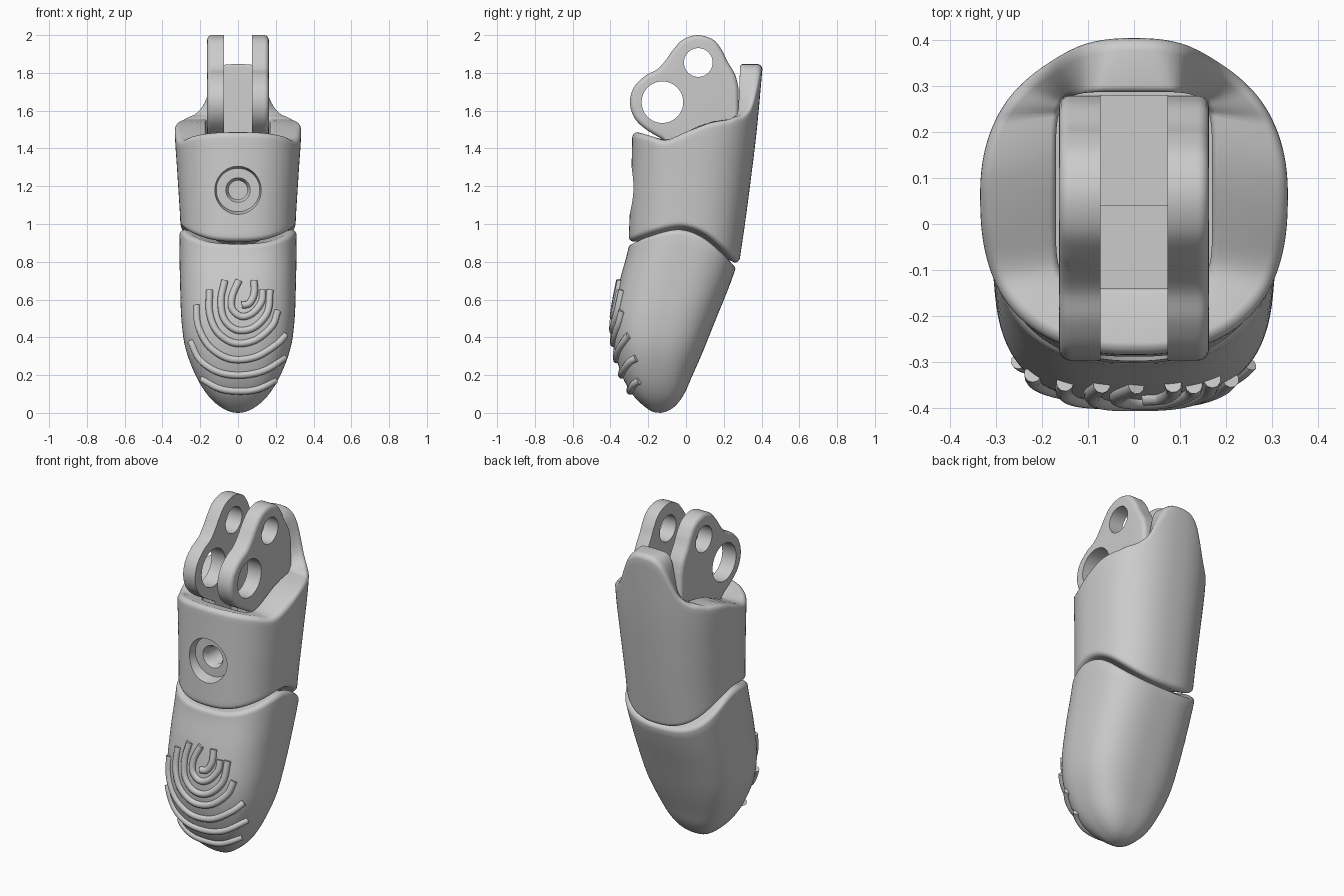
import bpy, bmesh, math
from mathutils import Vector

if "Cube" in bpy.data.objects:
    bpy.data.objects.remove(bpy.data.objects["Cube"])

SEG = 128


def at(table, x):
    """Smooth interpolation of table rows (key, values...)."""
    x = min(max(x, table[0][0]), table[-1][0])
    i = 0
    while i < len(table) - 2 and x > table[i + 1][0]:
        i += 1
    a, b = table[i], table[i + 1]
    p, q = table[max(i - 1, 0)], table[min(i + 2, len(table) - 1)]
    h = b[0] - a[0]
    t = (x - a[0]) / h
    out = []
    for k in range(1, len(a)):
        ma = (b[k] - p[k]) / (b[0] - p[0]) * h
        mb = (q[k] - a[k]) / (q[0] - a[0]) * h
        out.append((2*t**3 - 3*t*t + 1)*a[k] + (t**3 - 2*t*t + t)*ma
                   + (3*t*t - 2*t**3)*b[k] + (t**3 - t*t)*mb)
    return out


def spline(pts, n):
    """Sample a smooth open path through 2D points."""
    table = [(i, *p) for i, p in enumerate(pts)]
    count = (len(pts) - 1) * n
    return [at(table, i / n) for i in range(count + 1)]


def finish(ob, angle=35):
    bpy.ops.object.select_all(action='DESELECT')
    ob.select_set(True)
    bpy.context.view_layer.objects.active = ob
    bpy.ops.object.shade_smooth_by_angle(angle=math.radians(angle))


def loft(name, rings, fan=True):
    bm = bmesh.new()
    rows = [[bm.verts.new(p) for p in r] for r in rings]
    n = len(rows[0])
    for a, b in zip(rows, rows[1:]):
        for i in range(n):
            j = (i + 1) % n
            bm.faces.new((a[i], a[j], b[j], b[i]))
    for r in (rows[0], rows[-1]):
        if fan:
            c = bm.verts.new(sum((v.co for v in r), Vector()) / n)
            for i in range(n):
                bm.faces.new((r[i], r[(i + 1) % n], c))
        else:
            bm.faces.new(r)
    bmesh.ops.recalc_face_normals(bm, faces=bm.faces)
    me = bpy.data.meshes.new(name)
    bm.to_mesh(me)
    bm.free()
    ob = bpy.data.objects.new(name, me)
    bpy.context.collection.objects.link(ob)
    finish(ob)
    return ob


def cut(ob, cutter):
    m = ob.modifiers.new("cut", 'BOOLEAN')
    m.object = cutter
    m.solver = 'EXACT'
    bpy.context.view_layer.objects.active = ob
    bpy.ops.object.modifier_apply(modifier=m.name)
    bpy.data.objects.remove(cutter)
    finish(ob)


def power(v, e):
    return math.copysign(abs(v) ** e, v)


def oval(ang, front, back, half, n):
    return (half * power(math.cos(ang), 2 / n),
            (front + back) / 2 + (back - front) / 2 * power(math.sin(ang), 2 / n))


# Section tables: key, front y, back y, half width
TIP = [(math.sqrt(z), f, b, w) for z, f, b, w in (
    (0, -.145, -.145, 0), (.03, -.215, -.065, .09), (.1, -.285, -.01, .165),
    (.2, -.34, .035, .225), (.35, -.38, .1, .28), (.5, -.385, .16, .30),
    (.7, -.35, .24, .307), (.85, -.31, .29, .31), (1, -.28, .33, .31))]
SLEEVE = [(.75, -.31, .275, .30), (1, -.30, .312, .305), (1.25, -.29, .345, .32),
          (1.5, -.284, .375, .335), (1.85, -.28, .407, .335)]
# Joint line, rim height by y, and back tab height by |x|
SEAM = [(-.31, .90), (-.2, .945), (-.05, .98), (.05, .965), (.15, .91), (.3, .775)]
RIM = [(-.3, 1.49), (-.2, 1.465), (-.11, 1.445), (0, 1.485), (.1, 1.53), (.2, 1.55), (.3, 1.56)]
TAB = [(0, 1.847), (.06, 1.838), (.11, 1.80), (.15, 1.72), (.19, 1.635),
       (.24, 1.585), (.3, 1.555), (.34, 1.49)]
NT, NS = 2.7, 2.4


def tip_xy(a, z):
    return oval(a, *at(TIP, math.sqrt(max(z, 0))), NT)


def sleeve_xy(a, z):
    return oval(a, *at(SLEEVE, z), NS)


def solve(a, section, height, z):
    for _ in range(6):
        z = height(*section(a, z))
    return z


def inset(p, q, d):
    v = Vector(q) - Vector(p)
    return Vector(p) + v * min(1, d / v.length)


def seam(x, y):
    return at(SEAM, y)[0]


ANGLES = [2 * math.pi * i / SEG for i in range(SEG)]
ARC = [math.pi / 2 * i / 5 for i in range(6)]

# Fingertip: domed loft rising to the curved joint
R = .028
columns = []
for a in ANGLES:
    top = solve(a, tip_xy, seam, .9) - .01
    col = []
    for i in range(40):
        z = (.03 + .97 * i / 39) ** 2 * (top - R)
        col.append((*tip_xy(a, z), z))
    x, y = tip_xy(a, top - R)
    for t in ARC[1:]:
        p = inset((x, y), (0, -.02), R * (1 - math.cos(t)))
        col.append((*p, top - R + R * math.sin(t)))
    columns.append(col)
loft("fingertip", list(zip(*columns)))

# Sleeve: rounded lower lip, outer wall, rim with back tab, inner pocket
columns = []
for a in ANGLES:
    def rim(x, y):
        z = at(RIM, y)[0]
        return max(z, at(TAB, abs(x))[0]) if math.sin(a) > 0 else z
    lo = solve(a, sleeve_xy, seam, .9) + .004
    hi = solve(a, sleeve_xy, rim, 1.5)
    col = []
    xy = sleeve_xy(a, lo + R)
    for t in ARC[:0:-1]:
        p = inset(xy, (0, 0), R * (1 - math.cos(t)))
        col.append((*p, lo + R - R * math.sin(t)))
    inner = oval(a, -.14, .287, .17, 6)
    outer = sleeve_xy(a, hi - R)
    hin = max(at(RIM, inner[1])[0], hi if math.sin(a) > 0 else 0)
    for i in range(25):
        z = lo + R + (hi - lo - 2 * R) * i / 24
        col.append((*sleeve_xy(a, z), z))
    for t in ARC[1:]:
        p = inset(outer, inner, R * (1 - math.cos(t)))
        col.append((*p, hi - R + R * math.sin(t)))
    r2 = .015
    for t in ARC[::-1]:
        p = inset(inner, outer, r2 * (1 - math.cos(t)))
        col.append((*p, hin - r2 + r2 * math.sin(t)))
    col.append((*inner, 1.27))
    columns.append(col)
sleeve = loft("sleeve", list(zip(*columns)))

# Screw recess in the front of the sleeve
steps = [(-.36, .15), (-.28, .123), (-.235, .115), (-.235, .065), (-.21, .05), (-.05, .05)]
cut(sleeve, loft("screw_cutter", [
    [(r * math.cos(a), y, 1.18 + r * math.sin(a)) for a in ANGLES[::2]] for y, r in steps]))

# Hinge lugs: smooth side profile, rounded outer edge, two pin holes
profile = spline([(-.11, 1.44), (-.215, 1.503), (-.275, 1.565), (-.297, 1.645), (-.275, 1.725),
                  (-.215, 1.785), (-.15, 1.82), (-.105, 1.87), (-.07, 1.92), (-.015, 1.977),
                  (.065, 2.0), (.145, 1.975), (.19, 1.92), (.217, 1.865), (.26, 1.79),
                  (.278, 1.72)], 5) + [[.28, 1.26], [-.11, 1.26]]


def shrink(d):
    out = []
    n = len(profile)
    for i, p in enumerate(profile):
        t = Vector(profile[(i + 1) % n]) - Vector(profile[i - 1])
        t.normalize()
        out.append((p[0] + t.y * d, p[1] - t.x * d))
    return out


for side, word in ((-1, "left"), (1, "right")):
    rings = [[(side * .073, *p) for p in profile]]
    for t in ARC:
        d = .025 * (1 - math.cos(t))
        rings.append([(side * (.138 + .025 * math.sin(t)), *p) for p in shrink(d)])
    lug = loft("hinge_lug_" + word, rings, fan=False)
    for y, z, r in ((-.125, 1.645, .11), (.065, 1.855, .076)):
        hole = [[(side * x, y + r * math.cos(a), z + r * math.sin(a)) for a in ANGLES[::2]]
                for x in (.03, .25)]
        cut(lug, loft("pin_cutter", hole))

# Web joining the lugs at the back of the pocket
bpy.ops.mesh.primitive_cube_add(size=1, location=(0, .16, 1.33))
web = bpy.context.object
web.name = "lug_web"
web.scale = (.15, .24, .14)

# Raised grip ridges laid on the front of the fingertip
PATHS = [
    [(.085, .70), (.085, .63), (.06, .58), (.02, .57)],
    [(.005, .70), (-.03, .62), (-.03, .55), (.02, .51), (.08, .53), (.125, .59), (.13, .65)],
    [(-.07, .70), (-.09, .6), (-.075, .5), (-.01, .44), (.08, .45), (.155, .53), (.17, .65)],
    [(-.15, .65), (-.15, .53), (-.11, .43), (-.02, .37), (.09, .385), (.18, .46), (.21, .54)],
    [(-.22, .57), (-.21, .46), (-.15, .35), (-.04, .285), (.09, .295), (.2, .36), (.25, .41)],
    [(-.25, .38), (-.2, .28), (-.1, .215), (.02, .2), (.14, .225), (.245, .29)],
    [(-.19, .18), (-.1, .13), (0, .115), (.1, .125), (.195, .17)]]
cu = bpy.data.curves.new("grip_ridges", 'CURVE')
cu.dimensions = '3D'
cu.bevel_depth = .019
cu.bevel_resolution = 3
cu.use_fill_caps = True
for path in PATHS:
    pts = spline(path, 6)
    sp = cu.splines.new('POLY')
    sp.points.add(len(pts) - 1)
    for s, (x, z) in zip(sp.points, pts):
        f, b, w = at(TIP, math.sqrt(z))
        k = max(1 - min(abs(x) / w, 1) ** NT, .02) ** (1 / NT)
        s.co = (x, (f + b) / 2 - (b - f) / 2 * k - .001, z, 1)
    sp.use_smooth = True
bpy.context.collection.objects.link(bpy.data.objects.new("grip_ridges", cu))
